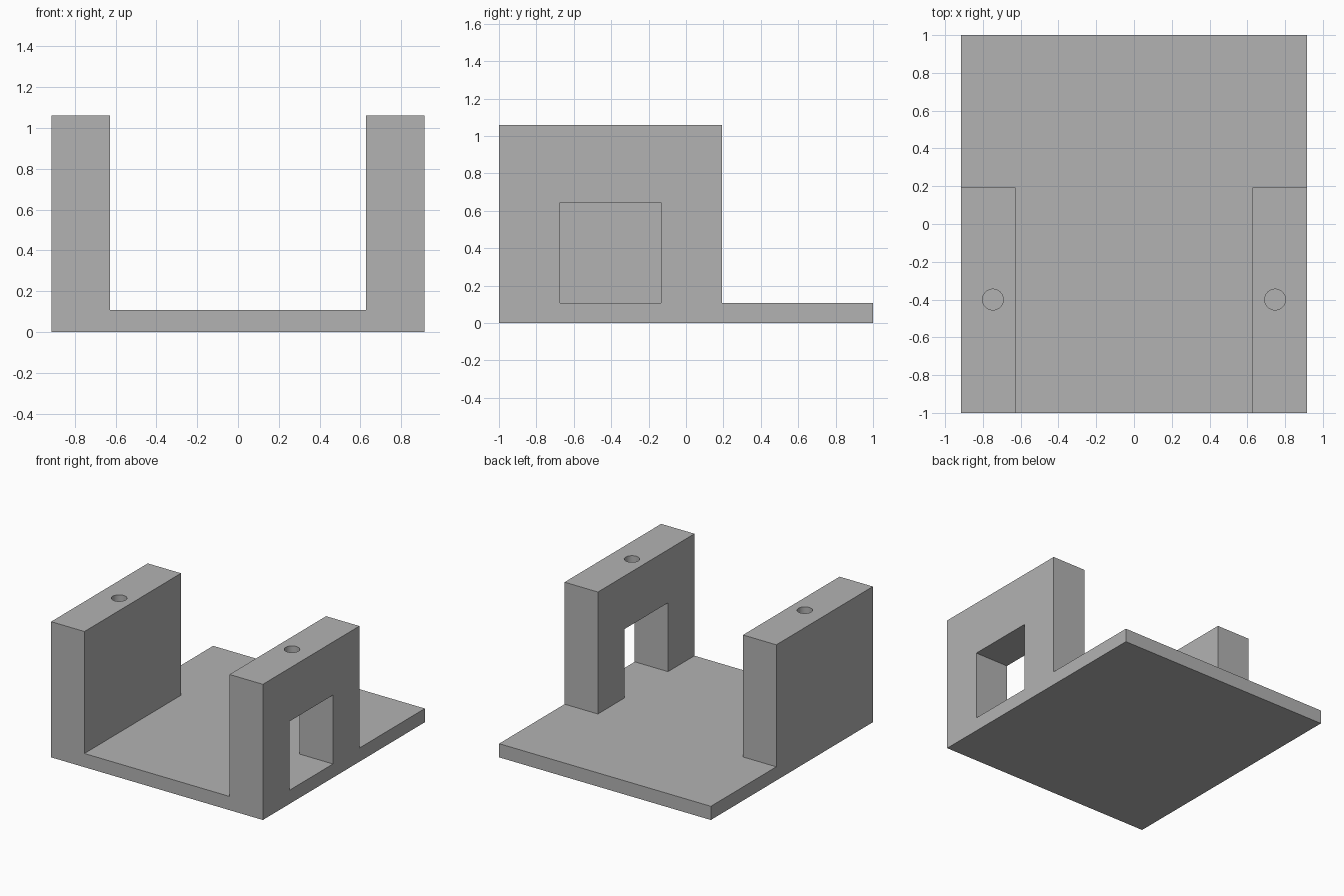
import bpy, bmesh, math
from mathutils import Vector

cube = bpy.data.objects.get("Cube")
if cube:
    bpy.data.objects.remove(cube, do_unlink=True)

grey = bpy.data.materials.new("plain grey")
grey.use_nodes = True
grey.diffuse_color = (0.45, 0.45, 0.45, 1)
grey.node_tree.nodes["Principled BSDF"].inputs["Base Color"].default_value = grey.diffuse_color

# Break lines of the bracket along each axis
XS = (-0.915, -0.627, 0.627, 0.915)
YS = (-1.0, -0.674, -0.134, 0.192, 1.0)
ZS = (0.0, 0.107, 0.645, 1.06)
GRID = (XS, YS, ZS)


def filled(i, j, k):
    """Base plate, two side walls, and a window through the left wall."""
    if not (0 <= i < 3 and 0 <= j < 4 and 0 <= k < 3):
        return False
    if k == 0:
        return True
    window = i == 2 and j == 1 and k == 1
    return i != 1 and j < 3 and not window


def add_skin(bm, cell):
    """Add the faces of a filled cell that border empty space."""
    for axis in range(3):
        u, v = (axis + 1) % 3, (axis + 2) % 3
        for side in (0, 1):
            neighbour = list(cell)
            neighbour[axis] += 2 * side - 1
            if filled(*neighbour):
                continue
            corners = []
            for du, dv in ((0, 0), (1, 0), (1, 1), (0, 1)):
                step = [0, 0, 0]
                step[axis], step[u], step[v] = side, du, dv
                corners.append(Vector([GRID[a][cell[a] + step[a]] for a in range(3)]))
            if side == 0:
                corners.reverse()
            bm.faces.new([bm.verts.new(c) for c in corners])


# Bracket body: plate and walls as one seamless solid
bm = bmesh.new()
for i in range(3):
    for j in range(4):
        for k in range(3):
            if filled(i, j, k):
                add_skin(bm, (i, j, k))
bmesh.ops.remove_doubles(bm, verts=bm.verts, dist=0.0001)
bmesh.ops.dissolve_limit(bm, angle_limit=math.radians(1), verts=bm.verts, edges=bm.edges)
bmesh.ops.recalc_face_normals(bm, faces=bm.faces)
mesh = bpy.data.meshes.new("bracket_body")
bm.to_mesh(mesh)
bm.free()
mesh.materials.append(grey)
body = bpy.data.objects.new("bracket_body", mesh)
bpy.context.collection.objects.link(body)

# Blind screw holes in the tops of the walls
HOLE_DEPTH = 0.3
for side, x in (("left", 0.747), ("right", -0.747)):
    bpy.ops.mesh.primitive_cylinder_add(vertices=48, radius=0.055, depth=2 * HOLE_DEPTH,
                                        location=(x, -0.4, ZS[-1]))
    cutter = bpy.context.object
    cutter.name = side + "_hole_cutter"
    cutter.hide_render = True
    cutter.data.materials.append(grey)
    cut = body.modifiers.new(side + "_hole", 'BOOLEAN')
    cut.operation = 'DIFFERENCE'
    cut.solver = 'EXACT'
    cut.object = cutter
    bpy.ops.object.select_all(action='DESELECT')
    body.select_set(True)
    bpy.context.view_layer.objects.active = body
    bpy.ops.object.modifier_apply(modifier=cut.name)
    bpy.data.objects.remove(cutter, do_unlink=True)

# Round hole walls, crisp edges elsewhere
bpy.ops.object.shade_smooth_by_angle(angle=math.radians(30))
